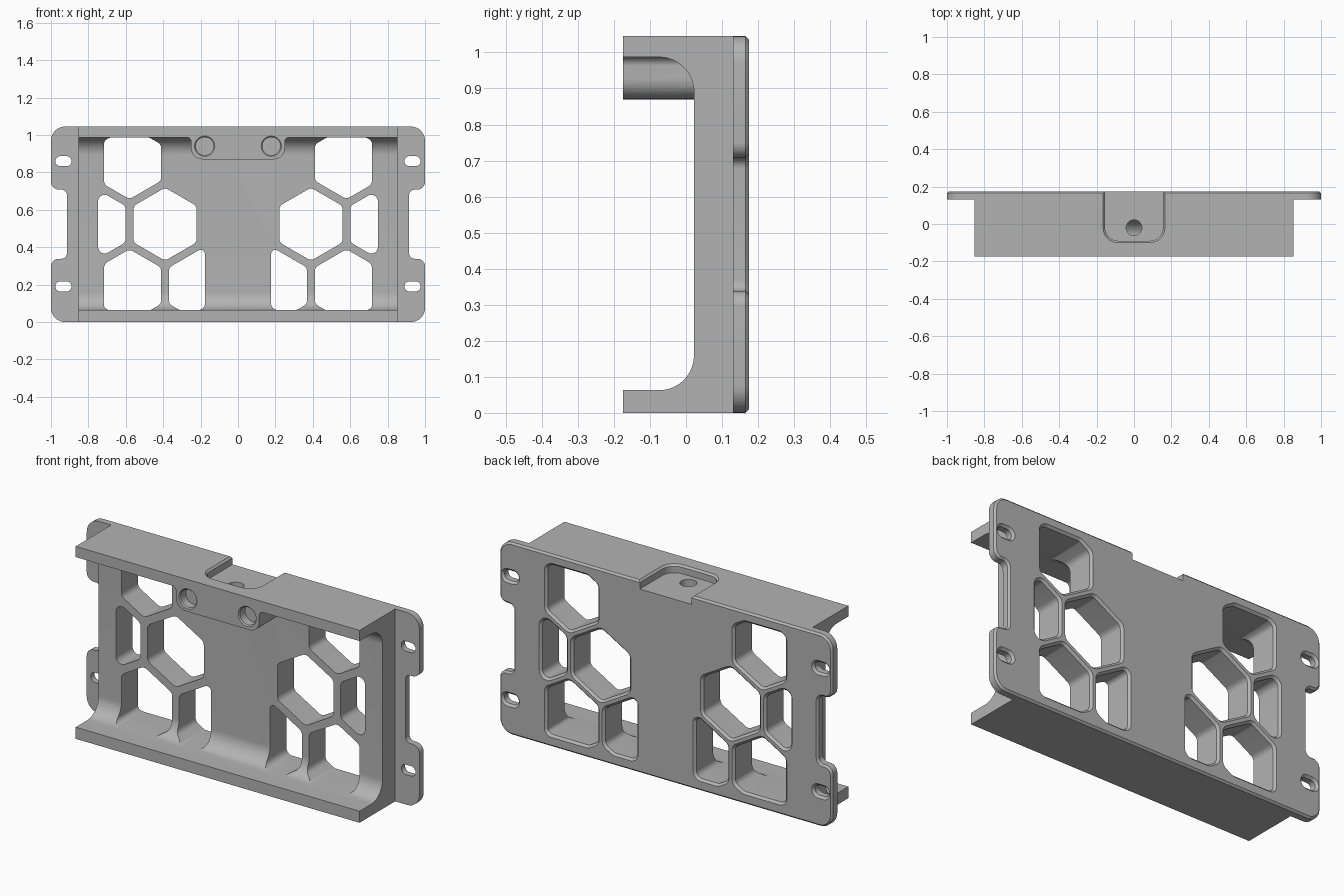
import bpy
import bmesh
import math
from mathutils import Vector

cube = bpy.data.objects.get("Cube")
if cube:
    bpy.data.objects.remove(cube, do_unlink=True)

HALF_W, HEIGHT, HALF_D = 1.0, 1.045, 0.175
BODY_W = 0.853
FLOOR, CEILING, WALL = 0.063, 0.987, 0.022
CHAMFER = 0.01

grey = bpy.data.materials.new("plain_grey")
grey.use_nodes = True
colour = (0.45, 0.45, 0.45, 1)
grey.diffuse_color = colour
grey.node_tree.nodes["Principled BSDF"].inputs["Base Color"].default_value = colour


# ---- outline helpers ----
def rounded(points, radius=0.03, steps=8):
    """Round every corner; a point may carry its own radius as third value."""
    result, n = [], len(points)
    for i, item in enumerate(points):
        p = Vector(item[:2])
        r = item[2] if len(item) > 2 else radius
        a = Vector(points[i - 1][:2]) - p
        b = Vector(points[(i + 1) % n][:2]) - p
        if r == 0:
            result.append(p)
            continue
        half = a.angle(b) / 2
        t = min(r / math.tan(half), 0.49 * a.length, 0.49 * b.length)
        r = t * math.tan(half)
        centre = p + (a.normalized() + b.normalized()).normalized() * (r / math.sin(half))
        start = p + a.normalized() * t - centre
        end = p + b.normalized() * t - centre
        sweep = math.atan2(start.x * end.y - start.y * end.x, start.dot(end))
        for k in range(steps + 1):
            s = sweep * k / steps
            result.append(centre + Vector((start.x * math.cos(s) - start.y * math.sin(s),
                                           start.x * math.sin(s) + start.y * math.cos(s))))
    return result


def rectangle(u0, u1, v0, v1):
    return [(u0, v0), (u1, v0), (u1, v1), (u0, v1)]


def circle(u, v, r, n=40):
    return [Vector((u + r * math.cos(math.tau * k / n), v + r * math.sin(math.tau * k / n)))
            for k in range(n)]


def clip(points, axis, limit, keep):
    """Keep the part of a convex outline on one side of a straight line."""
    result = []
    for i, q in enumerate(points):
        p = points[i - 1]
        dp, dq = keep * (p[axis] - limit), keep * (q[axis] - limit)
        if dp * dq < 0:
            result.append(p.lerp(q, dp / (dp - dq)))
        if dq >= 0:
            result.append(q)
    return result


def offset(points, d):
    """Grow a counter-clockwise outline by d."""
    result, n = [], len(points)
    for i, p in enumerate(points):
        e1 = (p - points[i - 1]).normalized()
        e2 = (points[(i + 1) % n] - p).normalized()
        n1, n2 = Vector((e1.y, -e1.x)), Vector((e2.y, -e2.x))
        result.append(p + (n1 + n2) * (d / (1 + n1.dot(n2))))
    return result


# ---- solid helpers ----
PLACE = {"X": lambda u, v, h: (h, u, v),
         "Y": lambda u, v, h: (u, h, v),
         "Z": lambda u, v, h: (u, v, h)}


def loft(name, outline, axis, levels):
    """Prism along an axis; levels are (position, outline growth) pairs."""
    bm = bmesh.new()
    outline = [Vector(p[:2]) for p in outline]
    rings = [[bm.verts.new(PLACE[axis](p.x, p.y, h)) for p in offset(outline, grow)]
             for h, grow in levels]
    n = len(outline)
    for low, high in zip(rings, rings[1:]):
        for i in range(n):
            j = (i + 1) % n
            bm.faces.new((low[i], low[j], high[j], high[i]))
    bm.faces.new(rings[0])
    bm.faces.new(rings[-1])
    bmesh.ops.recalc_face_normals(bm, faces=bm.faces)
    mesh = bpy.data.meshes.new(name)
    bm.to_mesh(mesh)
    bm.free()
    mesh.materials.append(grey)
    obj = bpy.data.objects.new(name, mesh)
    bpy.context.collection.objects.link(obj)
    return obj


def combine(target, tool, operation):
    mod = target.modifiers.new(tool.name, "BOOLEAN")
    mod.operation, mod.solver, mod.object = operation, "EXACT", tool
    bpy.context.view_layer.objects.active = target
    bpy.ops.object.modifier_apply(modifier=mod.name)
    bpy.data.objects.remove(tool, do_unlink=True)


# ---- channel body: C-shaped section with large inner fillets ----
front, back = -HALF_D, HALF_D - 0.015
section = rounded([(front, 0, 0), (back, 0, 0), (back, HEIGHT, 0), (front, HEIGHT, 0),
                   (front, CEILING, 0), (WALL, CEILING, 0.165),
                   (WALL, FLOOR, 0.165), (front, FLOOR, 0)], steps=20)
bracket = loft("bracket", section, "X", [(-BODY_W, 0), (BODY_W, 0)])

# ---- mounting plate with four ears ----
side = [(HALF_W, 0, 0.075), (HALF_W, 0.338, 0.06), (0.915, 0.338, 0.03),
        (0.915, 0.708, 0.03), (HALF_W, 0.708, 0.06), (HALF_W, HEIGHT, 0.075)]
plate = rounded(side + [(-x, z, r) for x, z, r in reversed(side)])
combine(bracket, loft("mounting_plate", plate, "Y",
                      [(0.13, 0), (HALF_D - CHAMFER, 0), (HALF_D, -CHAMFER)]), "UNION")

# ---- lug under the top shelf, flared where it meets the shelf ----
lug = rounded([(-0.25, 0.87, 0.08), (0.25, 0.87, 0.08), (0.25, CEILING, 0.03),
               (0.30, CEILING, 0), (0.30, 1.01, 0), (-0.30, 1.01, 0),
               (-0.30, CEILING, 0), (-0.25, CEILING, 0.03)])
combine(bracket, loft("lug", lug, "Y", [(front, 0), (0.08, 0)]), "UNION")

# ---- honeycomb windows, trimmed near the edges and mirrored ----
APOTHEM, PITCH, MID = 0.169, 0.38, 0.523
ROW = PITCH * math.sqrt(3) / 2
low, high = FLOOR + 0.001, CEILING - 0.001
windows = [(0.39, MID, []),
           (0.39 + PITCH, MID, [(0, 0.748, -1)]),
           (0.39 + PITCH / 2, MID + ROW, [(0, 0.716, -1), (1, high, -1)]),
           (0.39 + PITCH / 2, MID - ROW, [(0, 0.716, -1), (1, low, 1)]),
           (0.39 - PITCH / 2, MID - ROW, [(0, 0.177, 1), (1, low, 1)])]
through = [(-0.16, 0), (HALF_D - 0.012, 0), (HALF_D + 0.008, 0.02)]


def cut_pair(name, outline, levels):
    for tag, sign in (("left", 1), ("right", -1)):
        pts = [Vector((sign * p[0], p[1])) for p in outline][::sign]
        combine(bracket, loft(f"{tag}_{name}", pts, "Y", levels), "DIFFERENCE")


for cx, cz, trims in windows:
    hexagon = [Vector((cx + APOTHEM / math.cos(math.pi / 6) * math.cos(a),
                       cz + APOTHEM / math.cos(math.pi / 6) * math.sin(a)))
               for a in (math.pi / 6 + k * math.pi / 3 for k in range(6))]
    for axis, limit, keep in trims:
        hexagon = clip(hexagon, axis, limit, keep)
    cut_pair("window", rounded([tuple(p) for p in hexagon], 0.035), through)

# ---- screw slots in the ears ----
for z in (0.19, 0.86):
    slot = rounded(rectangle(0.89, 0.976, z - 0.027, z + 0.027), 0.027)
    cut_pair("slot", slot, [(0.1, 0), (HALF_D - 0.012, 0), (HALF_D + 0.008, 0.02)])

# ---- round blind sockets in the lug front ----
cut_pair("socket", circle(0.178, 0.94, 0.048),
         [(-0.125, 0), (front + 0.006, 0), (front - 0.01, 0.016)])

# ---- latch pocket in the top, open to the back, with its screw hole ----
pocket = rounded([(-0.155, -0.09, 0.07), (0.155, -0.09, 0.07), (0.155, 0.3, 0), (-0.155, 0.3, 0)])
combine(bracket, loft("pocket", pocket, "Z",
                      [(HEIGHT - 0.045, 0), (HEIGHT - 0.01, 0), (HEIGHT + 0.01, 0.02)]), "DIFFERENCE")
combine(bracket, loft("screw_hole", circle(0, -0.02, 0.042), "Z", [(0.8, 0), (1.02, 0)]), "DIFFERENCE")

# ---- smooth fillets, crisp edges ----
bpy.ops.object.select_all(action="DESELECT")
bracket.select_set(True)
bpy.context.view_layer.objects.active = bracket
bpy.ops.object.shade_smooth_by_angle(angle=math.radians(30))
